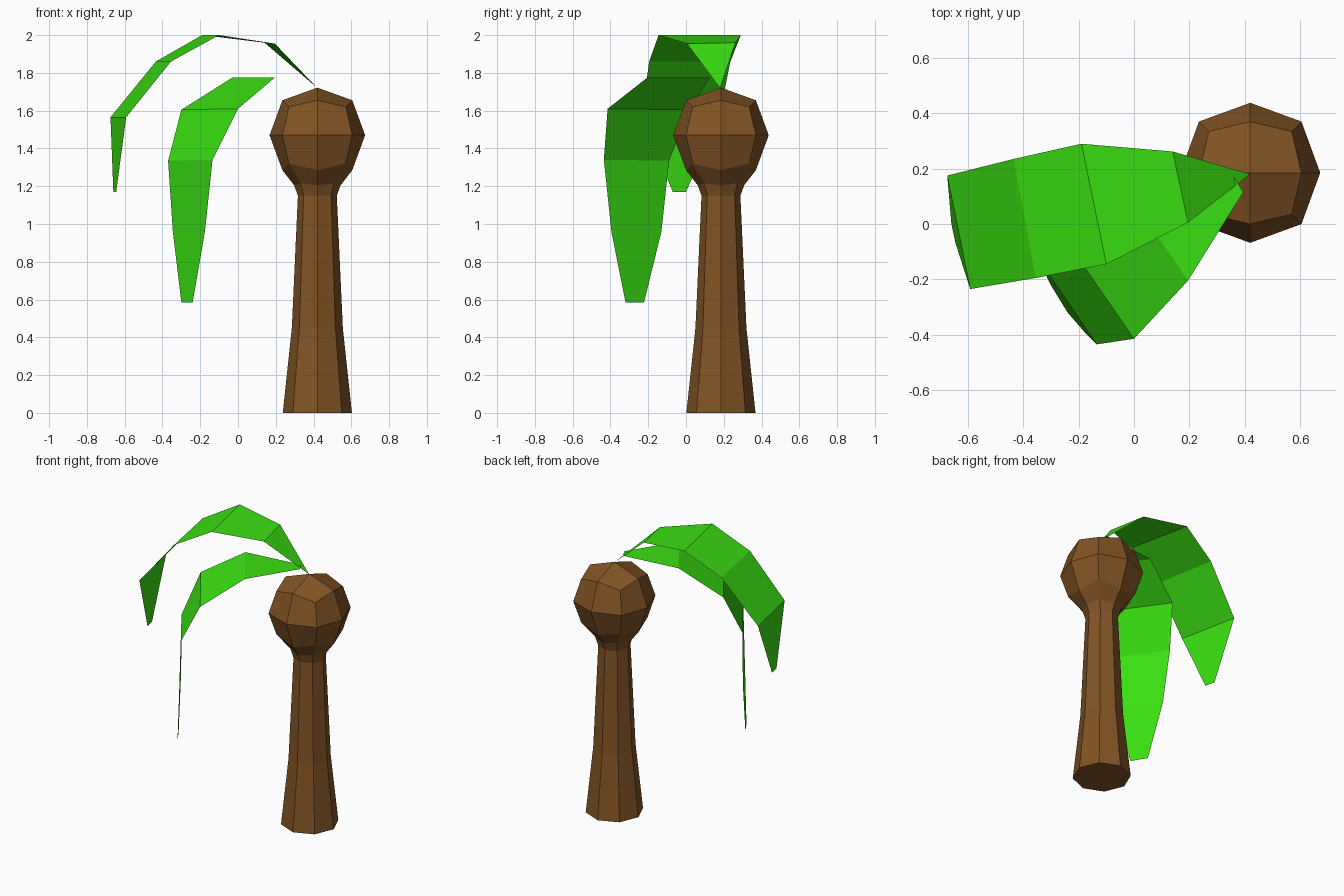
import bpy, bmesh, math

if "Cube" in bpy.data.objects:
    bpy.data.objects.remove(bpy.data.objects["Cube"])

CX, CY = 0.42, 0.185   # trunk axis


def material(name, colour):
    m = bpy.data.materials.new(name)
    m.diffuse_color = (*colour, 1)
    m.use_nodes = True
    m.node_tree.nodes["Principled BSDF"].inputs["Base Color"].default_value = m.diffuse_color
    return m


brown = material("bark_brown", (0.22, 0.088, 0.018))
green = material("leaf_green", (0.042, 0.74, 0.006))


def finish(bm, name, mat):
    me = bpy.data.meshes.new(name)
    bm.normal_update()
    bm.to_mesh(me)
    bm.free()
    me.materials.append(mat)
    ob = bpy.data.objects.new(name, me)
    bpy.context.collection.objects.link(ob)
    return ob


def trunk():
    # rings: axis radius, axis height, diagonal radius, diagonal height
    rings = [(0.183, 0, 0.183, 0),
             (0.135, 0.45, 0.135, 0.45),
             (0.103, 1.15, 0.103, 1.15),
             (0.123, 1.205, 0.123, 1.215),
             (0.185, 1.285, 0.212, 1.32),
             (0.253, 1.47, 0.262, 1.47),
             (0.185, 1.655, 0.212, 1.62)]
    bm = bmesh.new()
    loops = []
    for ra, za, rd, zd in rings:
        loop = []
        for i in range(8):
            r, z = (rd, zd) if i % 2 else (ra, za)
            a = i * math.pi / 4
            loop.append(bm.verts.new((CX + r * math.cos(a), CY + r * math.sin(a), z)))
        loops.append(loop)
    for lo, hi in zip(loops, loops[1:]):
        for i in range(8):
            j = (i + 1) % 8
            bm.faces.new((lo[i], lo[j], hi[j], hi[i]))
    bm.faces.new(loops[0][::-1])
    # rounded crown closes with four quads around the pole
    pole = bm.verts.new((CX, CY, 1.722))
    top = loops[-1]
    for i in range(0, 8, 2):
        bm.faces.new((pole, top[i], top[i + 1], top[(i + 2) % 8]))
    return finish(bm, "trunk", brown)


def frond(name, front, back):
    # ribbon between two edges running from root to tip
    bm = bmesh.new()
    f = [bm.verts.new(p) for p in front]
    b = [bm.verts.new(p) for p in back]
    for i in range(len(f) - 1):
        bm.faces.new((f[i], b[i], b[i + 1], f[i + 1]))
    bmesh.ops.remove_doubles(bm, verts=bm.verts, dist=0.001)
    return finish(bm, name, green)


trunk()

# high frond, arching over to the left
frond("upper_frond",
      [(0.42, 0.18, 1.72), (0.195, 0.005, 1.955), (-0.10, -0.145, 2.0),
       (-0.355, -0.195, 1.86), (-0.592, -0.235, 1.565), (-0.645, -0.07, 1.17)],
      [(0.42, 0.18, 1.72), (0.14, 0.262, 1.96), (-0.19, 0.29, 2.0),
       (-0.435, 0.235, 1.86), (-0.675, 0.175, 1.565), (-0.66, 0.0, 1.17)])

# low frond, drooping to the front left
frond("lower_frond",
      [(0.395, 0.115, 1.775), (0.195, -0.205, 1.775), (0.0, -0.415, 1.61),
       (-0.135, -0.435, 1.34), (-0.175, -0.395, 0.96), (-0.24, -0.32, 0.585)],
      [(0.36, 0.172, 1.775), (-0.03, 0.125, 1.775), (-0.30, 0.02, 1.605),
       (-0.37, -0.09, 1.335), (-0.345, -0.13, 0.96), (-0.30, -0.222, 0.585)])
